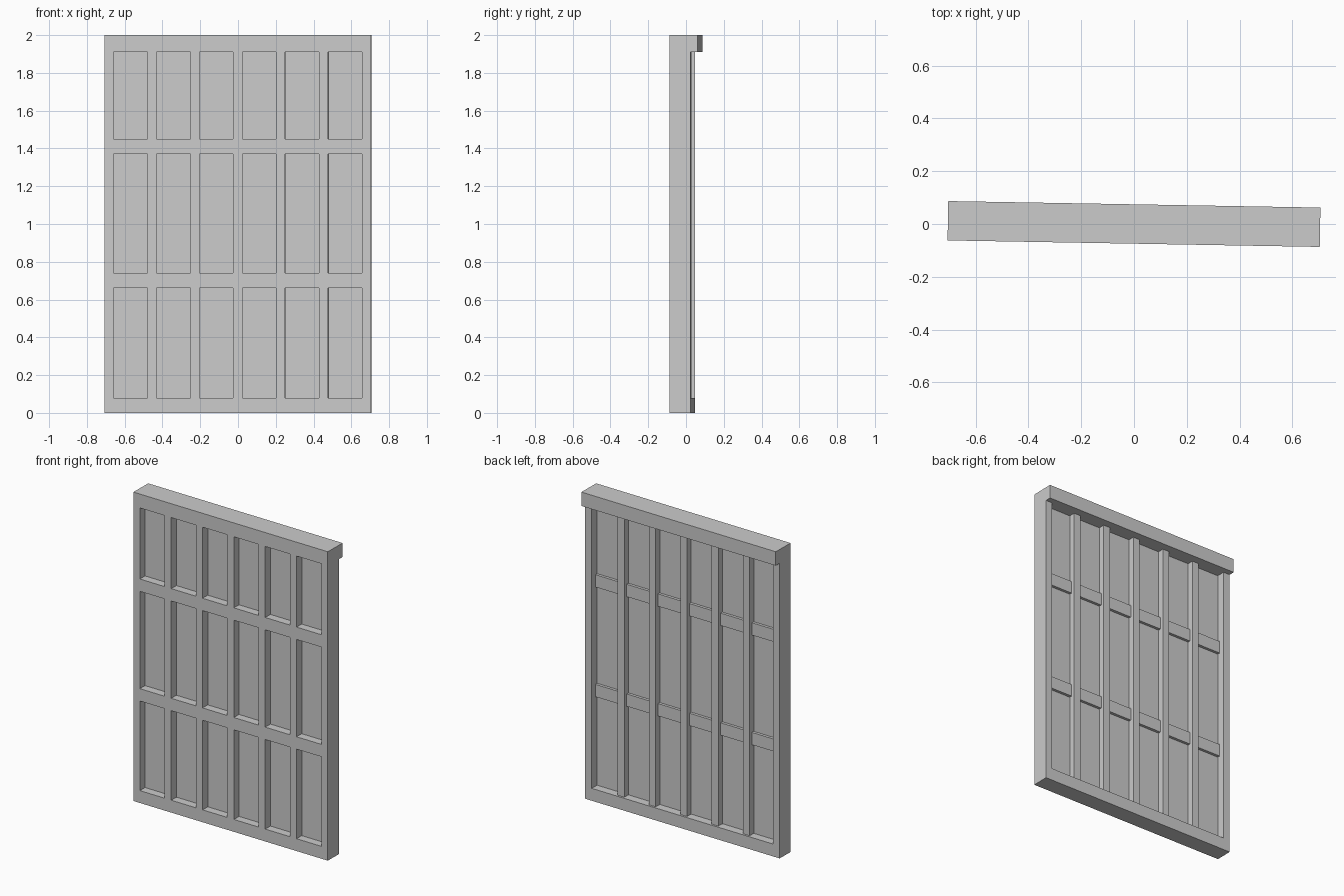
import bpy, math
from mathutils import Matrix

if "Cube" in bpy.data.objects:
    bpy.data.objects.remove(bpy.data.objects["Cube"])

TURN = Matrix.Rotation(math.radians(-1), 4, 'Z')  # whole panel is turned slightly
FRONT, BACK, W = -0.0745, 0.036, 0.705


def box(name, x, y, z):
    """Box from (min, max) ranges, turned with the panel."""
    verts = [(a, b, c) for a in x for b in y for c in z]
    faces = [(0, 1, 3, 2), (4, 6, 7, 5), (0, 4, 5, 1),
             (2, 3, 7, 6), (0, 2, 6, 4), (1, 5, 7, 3)]
    mesh = bpy.data.meshes.new(name)
    mesh.from_pydata(verts, [], faces)
    mesh.transform(TURN)
    obj = bpy.data.objects.new(name, mesh)
    bpy.context.collection.objects.link(obj)
    return obj


# Outer frame: deep top rail, bottom rail and two stiles
box("top_rail", (-W, W), (FRONT, 0.0745), (1.91, 2.0))
box("bottom_rail", (-W, W), (FRONT, BACK), (0, 0.08))
box("left_stile", (-W, -0.658), (FRONT, BACK), (0.08, 1.91))
box("right_stile", (0.658, W), (FRONT, BACK), (0.08, 1.91))

# Vertical dividers, a little shallower than the stiles
pitch = 0.2272
dividers = [(i - 2) * pitch for i in range(5)]
for c in dividers:
    box("vertical_divider", (c - 0.024, c + 0.024), (FRONT, 0.023), (0.08, 1.91))

# Horizontal bars between the dividers, shallower again
edges = [-0.682] + dividers + [0.682]
for z in ((0.66, 0.74), (1.37, 1.45)):
    for a, b in zip(edges, edges[1:]):
        box("horizontal_bar", (a + 0.024, b - 0.024), (FRONT, 0.0), z)

# Thin recessed panes
for a, b in zip(edges, edges[1:]):
    for z in ((0.08, 0.66), (0.74, 1.37), (1.45, 1.91)):
        box("pane", (a + 0.024, b - 0.024), (-0.022, -0.018), z)
